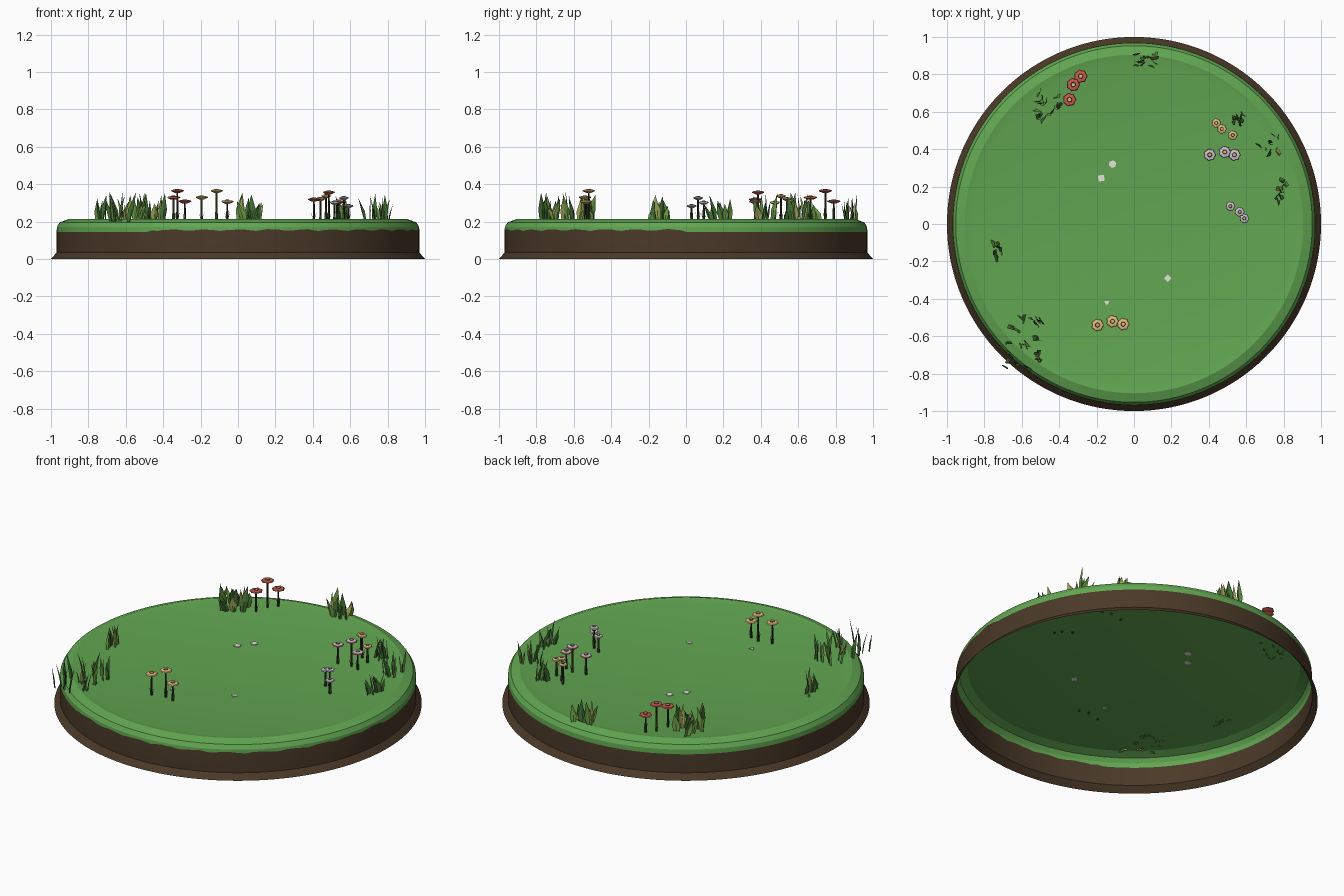
import bpy, bmesh, math, random
from mathutils import Vector

if "Cube" in bpy.data.objects:
    bpy.data.objects.remove(bpy.data.objects["Cube"])

random.seed(7)
FLOOR = 0.204


def material(name, r, g, b):
    """Flat colour from sRGB bytes, stored as linear."""
    m = bpy.data.materials.new(name)
    lin = [((c / 255 + 0.055) / 1.055) ** 2.4 if c > 10 else c / 3294 for c in (r, g, b)]
    m.diffuse_color = (*lin, 1)
    m.use_nodes = True
    m.node_tree.nodes["Principled BSDF"].inputs["Base Color"].default_value = m.diffuse_color
    return m


GRASS = material("grass green", 98, 166, 82)
SOIL = material("soil brown", 74, 57, 40)
DARK = material("blade dark green", 66, 112, 52)
MID = material("blade leaf green", 104, 150, 66)
OLIVE = material("blade olive", 158, 164, 84)
STEM = material("stem dark", 48, 50, 28)
RED = material("petal red", 200, 92, 80)
CREAM = material("petal cream", 226, 190, 128)
LILAC = material("petal lilac", 206, 198, 212)
WHITE = material("pebble white", 226, 228, 216)


def finish(bm, name, mats, smooth=None):
    me = bpy.data.meshes.new(name)
    bm.to_mesh(me)
    bm.free()
    for m in mats:
        me.materials.append(m)
    ob = bpy.data.objects.new(name, me)
    bpy.context.collection.objects.link(ob)
    if smooth:
        bpy.context.view_layer.objects.active = ob
        ob.select_set(True)
        bpy.ops.object.shade_smooth_by_angle(angle=math.radians(smooth))
        ob.select_set(False)
    return ob


# Island: one open shell of revolution, with a ragged turf edge on the front right
def island():
    n = 192
    profile = [(1.0, 0.0), (0.97, 0.034), (0.97, 0.145), (0.968, 0.172),
               (0.953, 0.196), (0.905, 0.213), (0.86, FLOOR)]
    bm = bmesh.new()
    rings = []
    for k, (r, z) in enumerate(profile):
        ring = []
        for i in range(n):
            a = math.tau * i / n
            dz = 0
            if k == 2 and math.radians(240) < a:
                dz = 0.004 + 0.012 * abs(math.sin(a * 17)) * random.uniform(0.6, 1)
            ring.append(bm.verts.new((r * math.cos(a), r * math.sin(a), z + dz)))
        rings.append(ring)
    for k in range(len(rings) - 1):
        lo, hi = rings[k], rings[k + 1]
        for i in range(n):
            j = (i + 1) % n
            f = bm.faces.new((lo[i], lo[j], hi[j], hi[i]))
            f.material_index = 0 if k < 2 else 1
    bm.faces.new(rings[-1]).material_index = 1
    finish(bm, "island", [SOIL, GRASS], 22)


# Grass tufts: pointed leaf blades, mostly facing the island centre
def tuft(name, x, y, sx, sy, count, height, slant=0.0):
    bm = bmesh.new()
    facing = math.atan2(y, x) + math.pi / 2
    for b in range(count):
        u, v = random.uniform(-1, 1), random.uniform(-1, 1)
        base = Vector((x + u * sx + v * slant, y + v * sy, FLOOR - 0.004))
        a = facing + random.uniform(-0.7, 0.7)
        side = Vector((math.cos(a), math.sin(a), 0))
        out = Vector((-side.y, side.x, 0))
        h = height * random.uniform(0.55, 1)
        w = random.uniform(0.013, 0.026)
        lean = side * random.uniform(-0.04, 0.04) + out * random.uniform(-0.03, 0.03)
        up = Vector((0, 0, h))
        mid = base + up * 0.42 + lean * 0.3
        fold = out * w * 0.3
        p = [base - side * w * 0.6, base + fold, base + side * w * 0.6,
             mid + side * w, mid + fold, mid - side * w, base + up + lean]
        vs = [bm.verts.new(q) for q in p]
        for idx in ((0, 1, 4, 5), (1, 2, 3, 4), (5, 4, 6), (4, 3, 6)):
            bm.faces.new([vs[i] for i in idx]).material_index = (0, 1, 0, 2, 1)[b % 5]
    finish(bm, name, [DARK, MID, OLIVE])


def ring_at(bm, c, r, n, z, scallop=0.0):
    out = []
    for i in range(n):
        a = math.tau * i / n
        rr = r * (1 - scallop * (i % 2))
        out.append(bm.verts.new((c[0] + rr * math.cos(a), c[1] + rr * math.sin(a), z)))
    return out


def bridge(bm, lo, hi, mat):
    n = len(lo)
    for i in range(n):
        j = (i + 1) % n
        bm.faces.new((lo[i], lo[j], hi[j], hi[i])).material_index = mat


# Flower: thin stem, two small leaves, scalloped cap with a raised eye
def flower(name, x, y, top, r, petal, under):
    bm = bmesh.new()
    c = (x, y)
    foot = ring_at(bm, c, 0.007, 5, FLOOR - 0.004)
    neck = ring_at(bm, c, 0.005, 5, top - 0.012)
    bridge(bm, foot, neck, 0)
    n = 14
    rings = [ring_at(bm, c, r * 0.35, n, top - 0.02),
             ring_at(bm, c, r, n, top - 0.010, 0.13),
             ring_at(bm, c, r * 0.9, n, top - 0.004, 0.13),
             ring_at(bm, c, r * 0.36, n, top - 0.001),
             ring_at(bm, c, r * 0.28, n, top + 0.002)]
    for k, m in enumerate((2, 2, 1, 0)):
        bridge(bm, rings[k], rings[k + 1], m)
    bm.faces.new(rings[0][::-1]).material_index = 2
    bm.faces.new(rings[-1]).material_index = 3
    a = random.uniform(0, math.tau)
    for s in (-1, 1):
        d = Vector((math.cos(a), math.sin(a), 0)) * s
        t = Vector((-d.y, d.x, 0)) * 0.008
        o = Vector((x, y, FLOOR - 0.003))
        tip = o + d * 0.016 + Vector((0, 0, 0.05))
        bm.faces.new([bm.verts.new(q) for q in (o - t, o + t, tip)]).material_index = 4
    finish(bm, name, [STEM, petal, under, CREAM, DARK])


# Pebbles: small flat plates lying on the turf
def pebble(name, x, y, r, n, turn):
    bm = bmesh.new()
    lo, hi = [[bm.verts.new((x + r * math.cos(turn + math.tau * i / n),
                             y + r * math.sin(turn + math.tau * i / n), z))
               for i in range(n)] for z in (FLOOR - 0.002, FLOOR + 0.004)]
    bridge(bm, lo, hi, 0)
    bm.faces.new(hi)
    bm.faces.new(lo[::-1])
    finish(bm, name, [WHITE])


island()

tuft("grass_back", 0.06, 0.89, 0.06, 0.04, 11, 0.155)
tuft("grass_back_left", -0.47, 0.64, 0.075, 0.09, 16, 0.155, 0.02)
tuft("grass_back_right", 0.565, 0.56, 0.04, 0.035, 8, 0.14)
tuft("grass_right_upper", 0.74, 0.43, 0.05, 0.05, 8, 0.16, 0.03)
tuft("grass_right", 0.79, 0.19, 0.025, 0.065, 8, 0.145)
tuft("grass_left", -0.73, -0.135, 0.025, 0.06, 7, 0.15)
tuft("grass_front_left", -0.58, -0.62, 0.085, 0.15, 26, 0.16, 0.02)

clusters = {
    "red_flower": (RED, RED, 0.037, [(-0.285, 0.79, 0.317), (-0.325, 0.745, 0.373),
                                     (-0.345, 0.665, 0.337)]),
    "cream_flower": (CREAM, CREAM, 0.035, [(-0.195, -0.54, 0.338), (-0.115, -0.52, 0.373),
                                           (-0.058, -0.535, 0.315)]),
    "small_cream_flower": (CREAM, CREAM, 0.027, [(0.44, 0.54, 0.33), (0.47, 0.508, 0.345),
                                                 (0.528, 0.475, 0.31)]),
    "pale_flower": (LILAC, RED, 0.034, [(0.405, 0.37, 0.327), (0.485, 0.385, 0.365),
                                        (0.537, 0.37, 0.315)]),
    "lilac_flower": (LILAC, LILAC, 0.027, [(0.515, 0.095, 0.31), (0.565, 0.065, 0.335),
                                           (0.59, 0.03, 0.292)]),
}
for label, (petal, under, r, spots) in clusters.items():
    for k, (x, y, top) in enumerate(spots):
        flower(f"{label}_{k + 1}", x, y, top, r, petal, under)

for k, p in enumerate([(-0.175, 0.245, 0.023, 4, 0.9), (-0.115, 0.32, 0.021, 6, 0.3),
                       (-0.145, -0.42, 0.017, 3, 0.5), (0.18, -0.29, 0.02, 4, 0.0)]):
    pebble(f"pebble_{k + 1}", *p)
